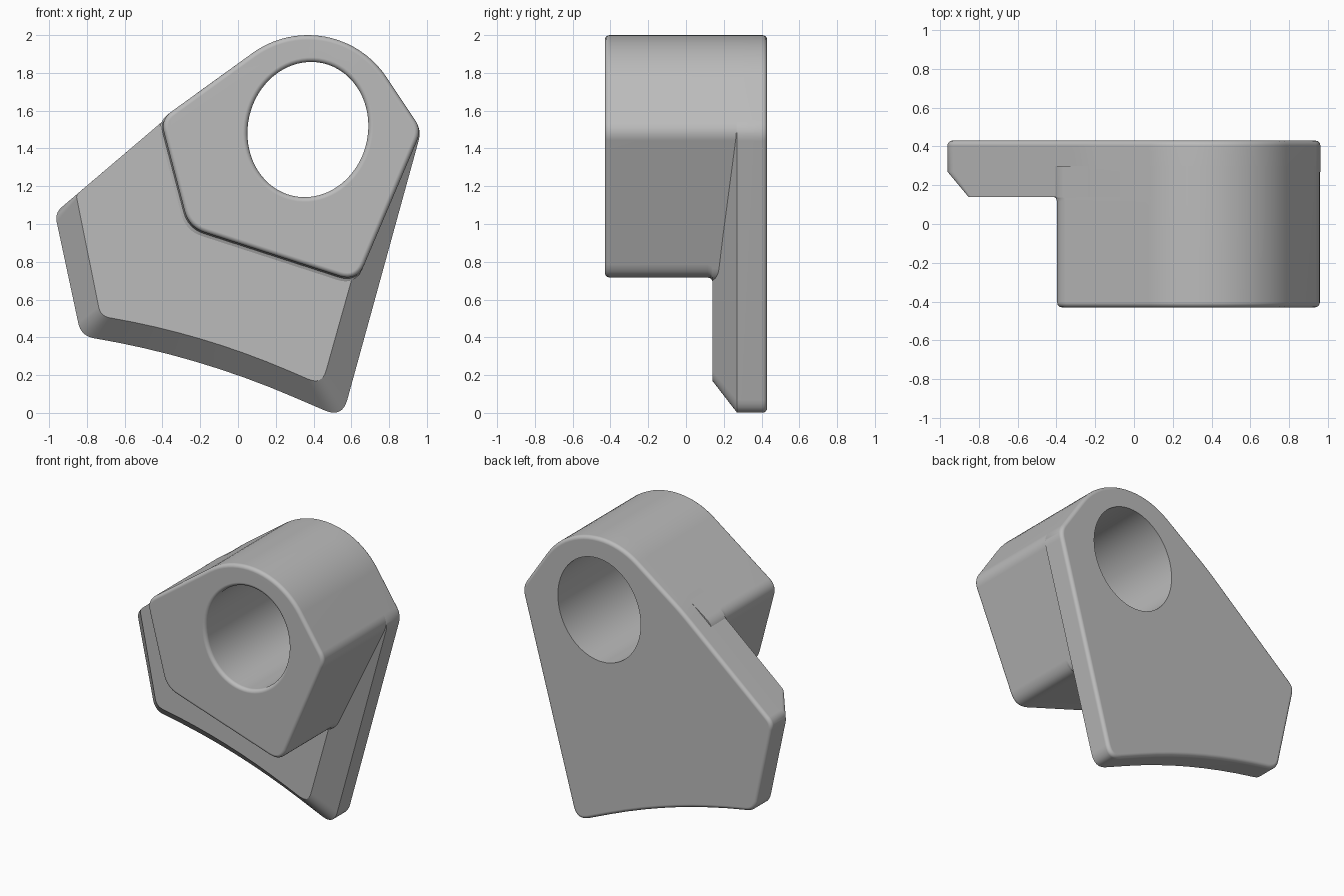
import bpy, bmesh
from math import sin, cos, radians, pi
from mathutils import Vector

cube = bpy.data.objects.get("Cube")
if cube:
    bpy.data.objects.remove(cube, do_unlink=True)

# One plain grey for the whole casting
grey = bpy.data.materials.new("plain_grey")
grey.use_nodes = True
colour = (0.5, 0.5, 0.5, 1)
grey.diffuse_color = colour
grey.node_tree.nodes["Principled BSDF"].inputs["Base Color"].default_value = colour

BORE = Vector((0.37, 1.5))
RIM = 0.025


def crown_arc(count=20):
    """Rounded top around the bore, left to right."""
    pts = []
    for i in range(count + 1):
        a = radians(125.8 + (33.7 - 125.8) * i / count)
        pts.append((BORE.x + 0.5 * cos(a), BORE.y + 0.5 * sin(a), 0))
    return pts


def outline(corners, steps=8):
    """Closed x-z outline; each corner is (x, z, setback of its rounding)."""
    pts = []
    for i, (x, z, d) in enumerate(corners):
        c = Vector((x, z))
        if d == 0:
            pts.append(c)
            continue
        before = Vector(corners[i - 1][:2])
        after = Vector(corners[(i + 1) % len(corners)][:2])
        p = c + (before - c).normalized() * d
        q = c + (after - c).normalized() * d
        for k in range(steps + 1):
            t = k / steps
            pts.append(p * (1 - t) ** 2 + c * (2 * t * (1 - t)) + q * t ** 2)
    return pts


def loft(name, rings, bevel_ends=()):
    """Skin rings of (y, outline), cap the ends and round the chosen rims."""
    bm = bmesh.new()
    loops = [[bm.verts.new((p.x, y, p.y)) for p in pts] for y, pts in rings]
    n = len(loops[0])
    for a, b in zip(loops, loops[1:]):
        for i in range(n):
            j = (i + 1) % n
            bm.faces.new((a[i], a[j], b[j], b[i]))
    caps = {"front": bm.faces.new(loops[0]), "back": bm.faces.new(loops[-1])}
    bmesh.ops.recalc_face_normals(bm, faces=bm.faces)
    rim = [e for end in bevel_ends for e in caps[end].edges]
    if rim:
        bmesh.ops.bevel(bm, geom=rim, offset=RIM, segments=4, profile=0.5,
                        affect='EDGES', clamp_overlap=True)
    mesh = bpy.data.meshes.new(name)
    bm.to_mesh(mesh)
    bm.free()
    mesh.materials.append(grey)
    ob = bpy.data.objects.new(name, mesh)
    bpy.context.collection.objects.link(ob)
    return ob


def bore_ring(grow=0.0, count=72):
    """Slightly tilted oval of the bore."""
    tilt = radians(13)
    u, v = Vector((sin(tilt), cos(tilt))), Vector((cos(tilt), -sin(tilt)))
    return [BORE + u * (0.36 + grow) * cos(2 * pi * i / count)
            + v * (0.318 + grow) * sin(2 * pi * i / count) for i in range(count)]


tip = (0.972, 1.498, 0.06)

# Thick block around the bore, flared a little where it meets the plate
block_low = [(0.63, 0.694, 0.1), (-0.26, 0.982, 0.09), (-0.41, 1.553, 0.07)]
flare_low = [(0.621, 0.673, 0.1), (-0.277, 0.964, 0.09), (-0.43, 1.538, 0.08)]
body = outline(crown_arc() + [tip] + block_low)
flare = outline(crown_arc() + [tip] + flare_low)
mid = [p.lerp(q, 0.3) for p, q in zip(body, flare)]
block = loft("bore_block", [(-0.43, body), (0.115, body), (0.133, mid),
                            (0.14, flare), (0.3, flare)], ["front"])

# Back plate with a hollow lower edge and a wide front chamfer
kink = (-0.26, 1.662, 0.08)
outer = outline(crown_arc() + [tip, (0.552, -0.027, 0.1), (-0.213, 0.302, 0.55),
                               (-0.831, 0.407, 0.07), (-0.97, 1.058, 0.05), kink])
inner = outline(crown_arc() + [(0.868, 1.654, 0.05), (0.445, 0.147, 0.08),
                               (-0.19, 0.42, 0.5), (-0.728, 0.512, 0.05),
                               (-0.857, 1.154, 0.02), kink])
plate = loft("back_plate", [(0.14, inner), (0.27, outer), (0.43, outer)], ["back"])

# Bore cutter with a rounded front rim
rings = [(-0.5, bore_ring(RIM))]
for k in range(5, -1, -1):
    t = pi / 2 * k / 5
    rings.append((-0.43 + RIM - RIM * sin(t), bore_ring(RIM * (1 - cos(t)))))
rings.append((0.5, bore_ring()))
cutter = loft("bore_cutter", rings)
cutter.hide_render = True

for ob in (block, plate):
    bpy.ops.object.select_all(action='DESELECT')
    ob.select_set(True)
    bpy.context.view_layer.objects.active = ob
    cut = ob.modifiers.new("bore", 'BOOLEAN')
    cut.operation = 'DIFFERENCE'
    cut.solver = 'EXACT'
    cut.object = cutter
    bpy.ops.object.modifier_apply(modifier=cut.name)
    bpy.ops.object.shade_smooth_by_angle(angle=radians(30))
    soft = ob.modifiers.new("even_shading", 'WEIGHTED_NORMAL')
    soft.keep_sharp = True

bpy.data.objects.remove(cutter, do_unlink=True)
